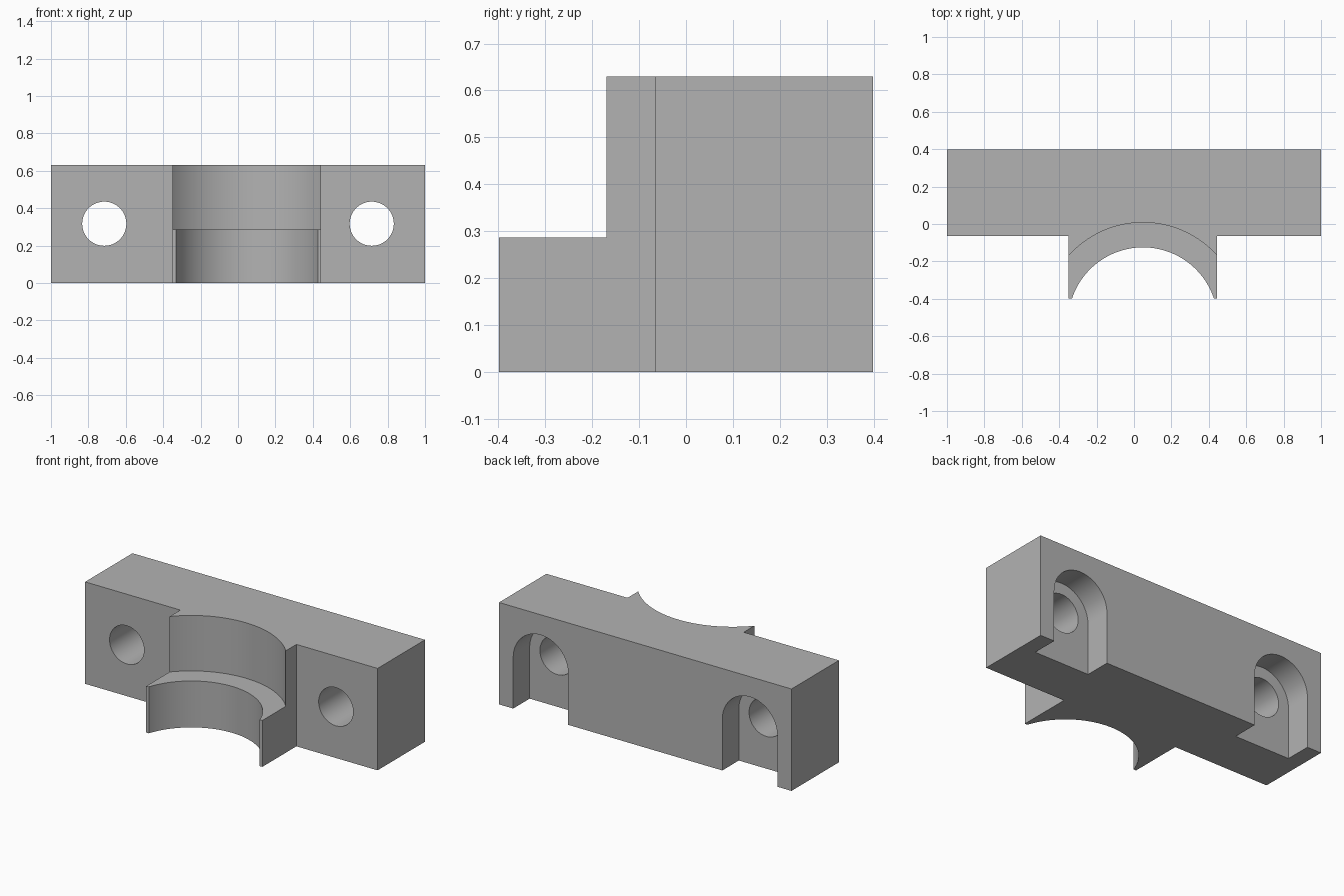
import bpy, bmesh, math
from mathutils import Matrix

cube = bpy.data.objects.get("Cube")
if cube:
    bpy.data.objects.remove(cube, do_unlink=True)

HEIGHT, BACK, FACE, FRONT = 0.63, 0.398, -0.065, -0.398
BORE_X, BORE_Y, BOSS_HALF = 0.048, -0.525, 0.397
BOLT_X, BOLT_Z = 0.715, 0.317

grey = bpy.data.materials.new("plain grey")
grey.use_nodes = True
grey.diffuse_color = (0.45, 0.45, 0.45, 1)
grey.node_tree.nodes["Principled BSDF"].inputs["Base Color"].default_value = grey.diffuse_color


def arc(cx, cy, r, start, end, n):
    """Points along an arc, angles in degrees."""
    angles = [math.radians(start + (end - start) * i / n) for i in range(n + 1)]
    return [(cx + r * math.cos(a), cy + r * math.sin(a)) for a in angles]


def prism(name, outline, low, high, upright=False):
    """Extrude an outline along z, or along y when upright (outline is then x, z)."""
    bm = bmesh.new()
    face = bm.faces.new([bm.verts.new((u, v, low)) for u, v in outline])
    new = bmesh.ops.extrude_face_region(bm, geom=[face])["geom"]
    bmesh.ops.translate(bm, vec=(0, 0, high - low),
                        verts=[g for g in new if isinstance(g, bmesh.types.BMVert)])
    if upright:
        swap = Matrix(((1, 0, 0), (0, 0, 1), (0, 1, 0))).to_4x4()
        bmesh.ops.transform(bm, matrix=swap, verts=bm.verts)
    bmesh.ops.recalc_face_normals(bm, faces=bm.faces)
    mesh = bpy.data.meshes.new(name)
    bm.to_mesh(mesh)
    bm.free()
    mesh.materials.append(grey)
    obj = bpy.data.objects.new(name, mesh)
    bpy.context.collection.objects.link(obj)
    return obj


# Clamp body: long bar with a boss on the front
left, right = BORE_X - BOSS_HALF, BORE_X + BOSS_HALF
body = prism("clamp_body", [(-1, BACK), (-1, FACE), (left, FACE), (left, FRONT),
                            (right, FRONT), (right, FACE), (1, FACE), (1, BACK)], 0, HEIGHT)

# Stepped bore: narrow below, wide above the ledge
cutters = [
    prism("narrow_bore", arc(BORE_X, BORE_Y, 0.4, 0, 360, 128)[:-1], -0.1, 0.5),
    prism("wide_bore", arc(BORE_X, BORE_Y, 0.533, 0, 360, 128)[:-1], 0.287, 0.8),
]

# Bolt holes, with arched nut slots open at the back and bottom
for side, label in ((1, "left"), (-1, "right")):
    x = side * BOLT_X
    cutters.append(prism(label + "_bolt_hole", arc(x, BOLT_Z, 0.118, 0, 360, 64)[:-1],
                         -0.3, 0.3, upright=True))
    arch = arc(x, BOLT_Z, 0.188, 0, 180, 40) + [(x - 0.188, -0.1), (x + 0.188, -0.1)]
    cutters.append(prism(label + "_nut_slot", arch, 0.237, 0.6, upright=True))

for cutter in cutters:
    cutter.hide_render = True
    cutter.hide_set(True)
    cut = body.modifiers.new(cutter.name, "BOOLEAN")
    cut.operation = "DIFFERENCE"
    cut.solver = "EXACT"
    cut.object = cutter

# Apply the cuts and drop the cutters
bpy.context.view_layer.update()
cut_mesh = bpy.data.meshes.new_from_object(
    body.evaluated_get(bpy.context.evaluated_depsgraph_get()))
body.modifiers.clear()
body.data = cut_mesh
for cutter in cutters:
    bpy.data.objects.remove(cutter, do_unlink=True)

bpy.ops.object.select_all(action="DESELECT")
body.select_set(True)
bpy.context.view_layer.objects.active = body
bpy.ops.object.shade_smooth_by_angle(angle=math.radians(30))
